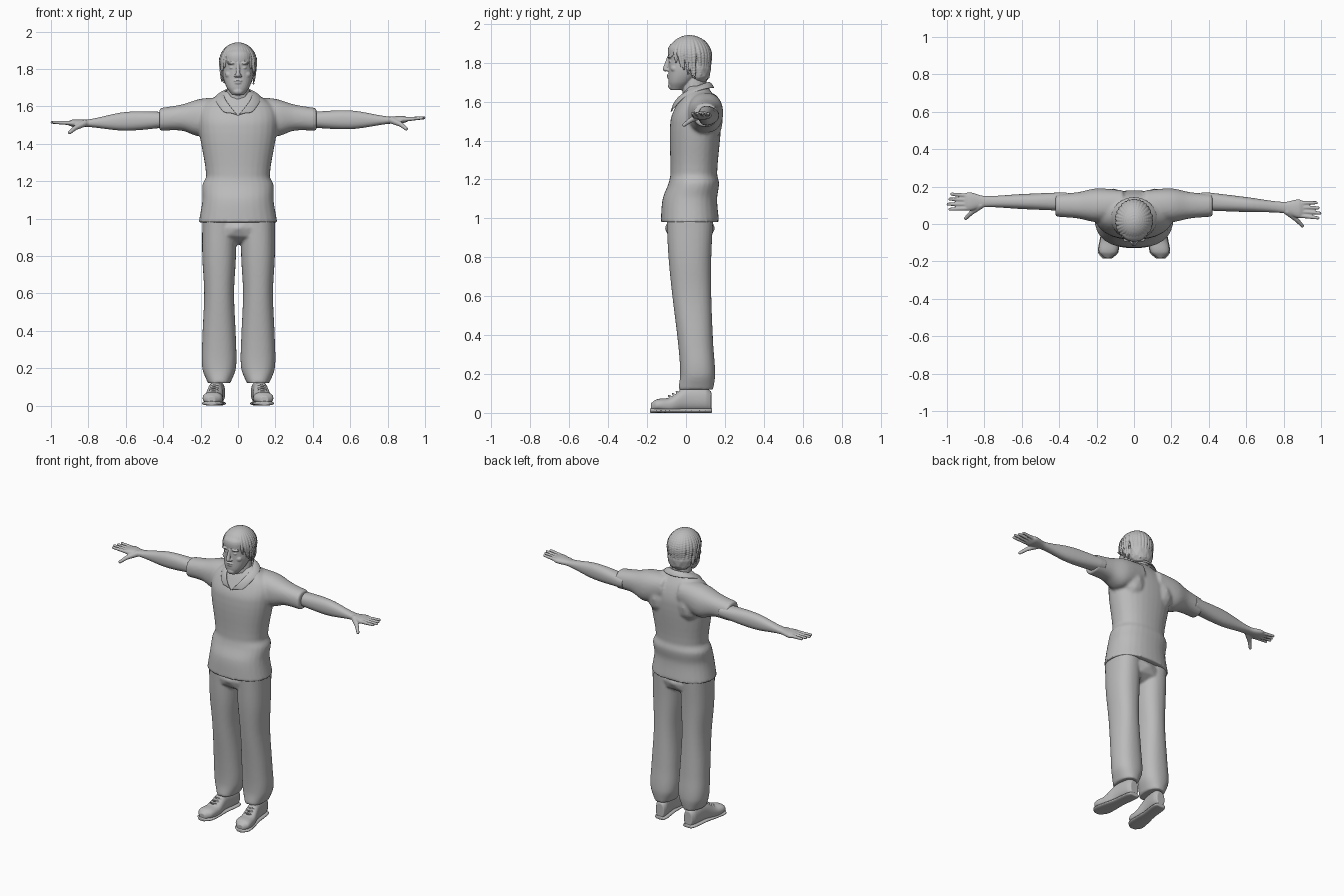
import bpy, bmesh, math, random
from mathutils import Matrix, Vector

random.seed(4)
cube = bpy.data.objects.get("Cube")
if cube:
    bpy.data.objects.remove(cube, do_unlink=True)

colour = (.5, .5, .5, 1)
grey = bpy.data.materials.new("plain grey")
grey.use_nodes = True
grey.diffuse_color = colour
grey.node_tree.nodes["Principled BSDF"].inputs["Base Color"].default_value = colour


def interpolate(rings, steps=6):
    """Fill in smooth rings between the given ones."""
    def slope(index):
        before = Vector(rings[max(index - 1, 0)])
        after = Vector(rings[min(index + 1, len(rings) - 1)])
        return (after - before) / (after - before)[0]

    filled = []
    for index in range(len(rings) - 1):
        start, end = Vector(rings[index]), Vector(rings[index + 1])
        span = end[0] - start[0]
        for step in range(steps):
            u = step / steps
            v = 1 - u
            ring = start.lerp(end, u * u * (v + v + 1))
            ring += span * u * v * (v * slope(index) - u * slope(index + 1))
            ring[0] = start[0] + span * u
            filled.append(ring)
    return filled + [Vector(rings[-1])]


def loft(bm, rings, axis="z", offset=0, side=1, segments=32):
    """Closed skin along an axis; ring = position, centre, and two radii."""
    rows = []
    for along, centre, wide, deep in interpolate(rings):
        row = []
        for n in range(segments):
            angle = math.tau * n / segments
            c, s = math.cos(angle), math.sin(angle)
            # slightly squared ellipse
            fullness = (abs(c) ** 2.3 + abs(s) ** 2.3) ** (-1 / 2.3)
            a, b = offset + wide * c * fullness, centre + deep * s * fullness
            x, y, z = {"x": (along, a, b), "y": (a, along, b), "z": (a, b, along)}[axis]
            row.append(bm.verts.new((x * side, y, z)))
        rows.append(row)
    for low, high in zip(rows, rows[1:]):
        for n in range(segments):
            bm.faces.new((low[n - 1], low[n], high[n], high[n - 1]))
    bm.faces.new(rows[0])
    bm.faces.new(rows[-1])


def blob(bm, centre, radii):
    matrix = Matrix.Translation(centre) @ Matrix.Diagonal((*radii, 1))
    bmesh.ops.create_icosphere(bm, subdivisions=2, radius=1, matrix=matrix)


def chain(bm, start, end, thick, thin, count=12):
    """Tapered run of overlapping balls."""
    for i in range(count):
        u = i / (count - 1)
        radius = thick + (thin - thick) * u
        blob(bm, Vector(start).lerp(Vector(end), u), [radius] * 3)


def finish(name, bm, voxel=None):
    """Make the object; with a voxel size its pieces are fused into one skin."""
    bmesh.ops.recalc_face_normals(bm, faces=bm.faces[:])
    mesh = bpy.data.meshes.new(name)
    bm.to_mesh(mesh)
    bm.free()
    mesh.materials.append(grey)
    mesh.polygons.foreach_set("use_smooth", [True] * len(mesh.polygons))
    part = bpy.data.objects.new(name, mesh)
    bpy.context.collection.objects.link(part)
    if voxel:
        fuse = part.modifiers.new("fuse", "REMESH")
        fuse.mode, fuse.voxel_size, fuse.use_smooth_shade = "VOXEL", voxel, True
        soften = part.modifiers.new("soften", "SMOOTH")
        soften.iterations = 3
    return part


SIDES = {"left": 1, "right": -1}

# Shirt: body, short sleeves and shoulder blades
bm = bmesh.new()
loft(bm, [(.98, .02, .21, .15), (1.1, .02, .19, .14), (1.18, .04, .19, .13), (1.23, .04, .17, .12),
          (1.5, .05, .21, .13), (1.6, .06, .19, .1), (1.68, .06, .08, .05)])
for side in SIDES.values():
    loft(bm, [(.06, 1.57, .08, .08), (.2, 1.54, .09, .1), (.3, 1.54, .07, .07), (.42, 1.53, .06, .06)],
         "x", .1, side)
    blob(bm, (side * .11, .12, 1.5), (.08, .07, .11))
finish("shirt", bm, .009)

# Collar: folded flap swept from the nape to the open throat, then mirrored
bm = bmesh.new()
columns = []
for step in range(9):
    u = step / 8
    turn, spread = math.pi * u, math.pi * u * .8
    top = Vector((.075 * math.sin(turn), .02 + .095 * math.cos(turn), 1.7 - .15 * u * u))
    rim = Vector((.125 * math.sin(spread), .03 + .115 * math.cos(spread), 1.67 - .11 * u ** 3))
    fold = top.lerp(rim, .5) + Vector((0, 0, .01))
    columns.append([bm.verts.new(point) for point in (top, fold, rim)])
for near, far in zip(columns, columns[1:]):
    for row in (0, 1):
        bm.faces.new((near[row], far[row], far[row + 1], near[row + 1]))
collar = finish("collar", bm)
collar.modifiers.new("mirror", "MIRROR")
solid = collar.modifiers.new("thickness", "SOLIDIFY")
solid.thickness, solid.offset = .008, 0
rounding = collar.modifiers.new("rounding", "SUBSURF")
rounding.levels = rounding.render_levels = 2

# Trousers: hips and two loose legs
bm = bmesh.new()
blob(bm, (0, .02, .95), (.2, .13, .09))
for side in SIDES.values():
    loft(bm, [(.12, .05, .06, .09), (.2, .06, .09, .09), (.35, .05, .09, .09), (.6, .03, .08, .1),
              (.8, .02, .09, .11), (1, .02, .09, .12)], offset=.104 + side * .003, side=side)
finish("trousers", bm, .008)

for label, side in SIDES.items():
    # Bare arm, palm, fingers and thumb
    bm = bmesh.new()
    loft(bm, [(.36, 1.53, .05, .04), (.6, 1.52, .04, .05), (.8, 1.51, .03, .02),
              (.88, 1.51, .05, .02), (.91, 1.51, .04, .01)], "x", .12, side)
    for n in range(4):
        tip = .994 - .01 * abs(n - 2)
        chain(bm, (side * .88, .15 - .022 * n, 1.51), (side * tip, .16 - .027 * n, 1.515), .013, .009, 16)
    knuckle = (side * .87, .06, 1.485)
    chain(bm, (side * .82, .1, 1.51), knuckle, .02, .013)
    chain(bm, knuckle, (side * .9, .03, 1.46), .013, .01)
    # the left arm reaches slightly forward and up
    if label == "left":
        for vert in bm.verts:
            reach = max(vert.co.x - .4, 0)
            vert.co += reach * Vector((0, -.08, .04))
    finish(label + "_arm", bm, .004)

    # Shoe with laces, and a flat sole following the same outline
    outline = [(-.18, .03, .02, .02), (-.15, .04, .05, .03), (-.08, .04, .05, .04),
               (0, .07, .04, .06), (.1, .07, .04, .06), (.13, .06, .03, .05)]
    upper, sole = bmesh.new(), bmesh.new()
    loft(upper, outline, "y", .12, side)
    for n in range(4):
        y, z = .02 * n - .08, .085 + .01 * n
        for lean in (-1, 1):
            chain(upper, (side * .12 - lean * .02, y, z), (side * .12, y - .01, z + .004), .005, .005)
    rim = .012
    loft(sole, [(y * 1.03, rim, wide + .004, rim) for y, z, wide, deep in outline], "y", .12, side)
    for name, bm in (("_shoe", upper), ("_sole", sole)):
        # toes turn outward
        for vert in bm.verts:
            vert.co.x -= side * .12 * vert.co.y
        finish(label + name, bm, .004)

# Head: neck, skull, nose, mouth, chin and paired features
bm = bmesh.new()
blob(bm, (0, .045, 1.66), (.065, .065, .16))
loft(bm, [(1.66, -.05, .03, .03), (1.7, -.03, .06, .06), (1.76, 0, .08, .09),
          (1.81, .01, .08, .1), (1.88, .01, .08, .1), (1.92, .01, .04, .06)])
chain(bm, (0, -.09, 1.83), (0, -.106, 1.768), .007, .014)
blob(bm, (0, -.09, 1.737), (.024, .01, .005))
blob(bm, (0, -.088, 1.725), (.02, .01, .006))
blob(bm, (0, -.073, 1.68), (.03, .02, .02))
for side in SIDES.values():
    for feature, (x, y, z), radii in (
            ("nostril", (.012, -.096, 1.763), (.01, .01, .008)),
            ("brow", (.036, -.084, 1.83), (.025, .013, .007)),
            ("eye", (.033, -.078, 1.806), (.013, .011, .007)),
            ("cheek", (.045, -.06, 1.77), (.025, .02, .02)),
            ("ear", (.087, .02, 1.79), (.01, .02, .033))):
        blob(bm, (side * x, y, z), radii)
finish("head", bm, .0035)

# Hair: crown and nape masses with combed locks falling from the top
bm = bmesh.new()
blob(bm, (0, .02, 1.85), (.098, .112, .085))
blob(bm, (0, .065, 1.77), (.085, .065, .09))
locks, beads, quarter = 30, 20, math.pi / 2
for lock in range(locks):
    start = math.tau * (lock + .5) / locks - math.pi
    # locks are short over the brow and longer toward the nape
    fall = min(1, max(0, abs(start) - .5))
    length = 1.45 + 1.1 * fall + random.uniform(-.1, .15)
    sweep = random.uniform(.05, .3) * math.sin(start)
    for bead in range(beads):
        u = bead / (beads - 1)
        arc, heading = length * u, start + sweep * u * u
        drop = max(0, arc - quarter) * .1
        bend = min(arc, quarter)
        out = math.sin(bend) * (1 - drop * .8)
        radius = .013 - .007 * u * u
        centre = (.094 * out * math.sin(heading), .018 - .108 * out * math.cos(heading),
                  1.83 + .1 * math.cos(bend) - drop)
        blob(bm, centre, [radius] * 3)
finish("hair", bm, .0035)
